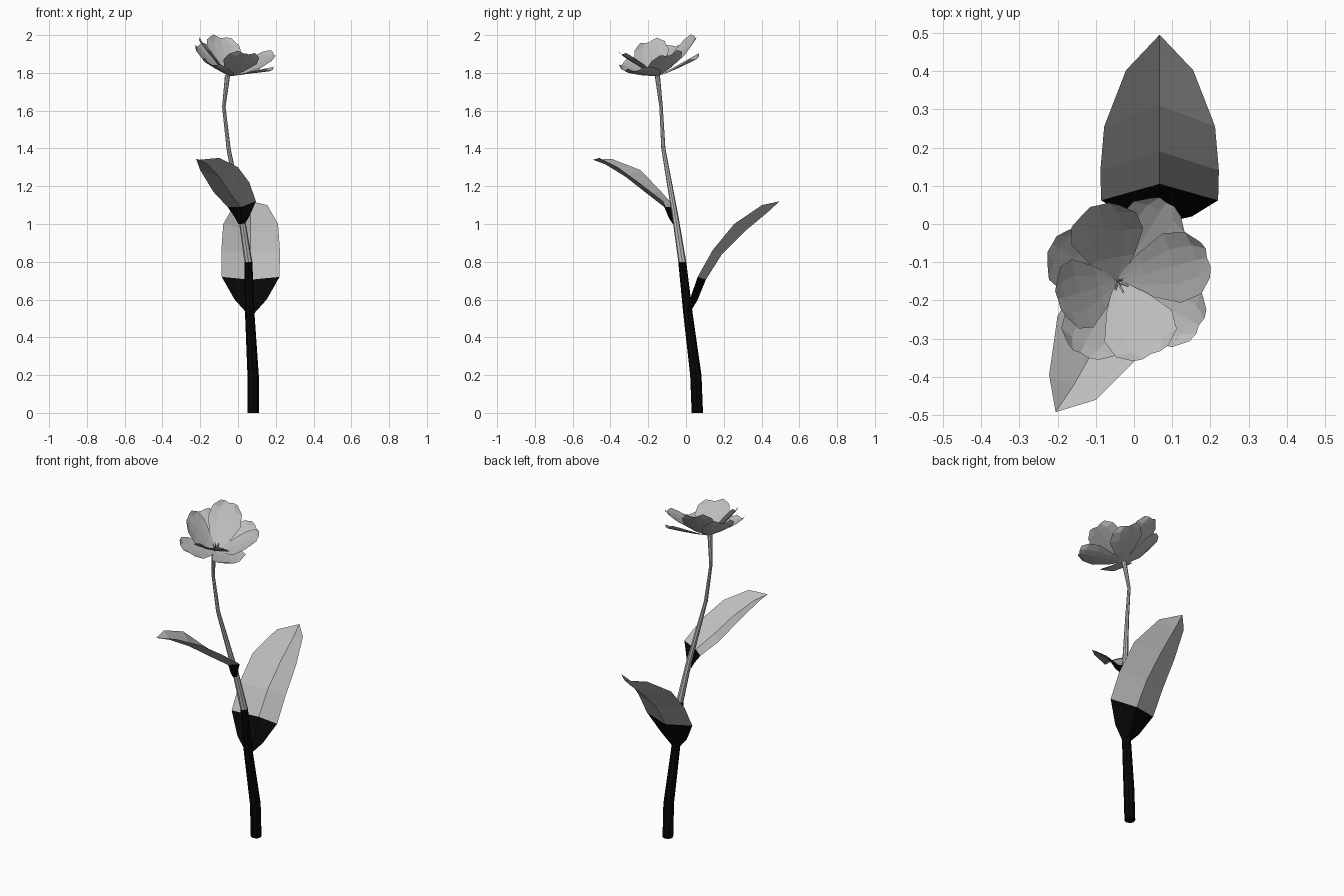
import bpy, bmesh, math
from mathutils import Vector

cube = bpy.data.objects.get("Cube")
if cube:
    bpy.data.objects.remove(cube)


def make_material(name, value):
    m = bpy.data.materials.new(name)
    m.use_nodes = True
    col = (value, value, value, 1)
    m.diffuse_color = col
    bsdf = m.node_tree.nodes["Principled BSDF"]
    bsdf.inputs["Base Color"].default_value = col
    return m


GREY = make_material("light grey", 0.5)
BLACK = make_material("black", 0.002)


def loft(name, rows, closed=False, black_rows=0):
    """Skin rows of points; the first black_rows bands are black."""
    bm = bmesh.new()
    grid = [[bm.verts.new(p) for p in row] for row in rows]
    n = len(rows[0])
    for i in range(len(rows) - 1):
        for j in range(n if closed else n - 1):
            k = (j + 1) % n
            a, b = grid[i], grid[i + 1]
            f = bm.faces.new((a[j], a[k], b[k], b[j]))
            f.material_index = 1 if i < black_rows else 0
    if closed:
        cap = bm.faces.new(grid[0])
        cap.material_index = 1 if black_rows else 0
        bm.faces.new(grid[-1])
    bmesh.ops.remove_doubles(bm, verts=bm.verts, dist=0.0005)
    bmesh.ops.recalc_face_normals(bm, faces=bm.faces)
    if not closed:
        bm.normal_update()
        if sum(f.normal.z * f.calc_area() for f in bm.faces) < 0:
            bmesh.ops.reverse_faces(bm, faces=bm.faces)
    mesh = bpy.data.meshes.new(name)
    bm.to_mesh(mesh)
    bm.free()
    mesh.materials.append(GREY)
    mesh.materials.append(BLACK)
    ob = bpy.data.objects.new(name, mesh)
    bpy.context.collection.objects.link(ob)
    return ob


def ring(x, y, z, r, sides=8):
    return [(x + r * math.cos(math.tau * i / sides),
             y + r * math.sin(math.tau * i / sides), z) for i in range(sides)]


# Stem, black in its lower part
stem_path = [(.08, .06, 0, .03), (.08, .052, .2, .03), (.062, .01, .53, .025),
             (.055, -.02, .8, .021), (.02, -.055, 1.03, .017),
             (-.05, -.12, 1.4, .011), (-.075, -.132, 1.62, .009),
             (-.055, -.152, 1.79, .014)]
loft("stem", [ring(*p) for p in stem_path], closed=True, black_rows=3)

# Back leaf, symmetric about its midrib: half width, edge y z, midrib y z
MID_X = .067
back = [(.022, .005, .53, .02, .53), (.085, .02, .6, .06, .595),
        (.153, .062, .72, .105, .705), (.155, .14, .86, .19, .84),
        (.145, .255, 1.0, .31, .96), (.088, .402, 1.1, .43, 1.06),
        (0, .495, 1.12, .495, 1.12)]
loft("back_leaf", [[(MID_X - w, ey, ez), (MID_X, my, mz), (MID_X + w, ey, ez)]
                   for w, ey, ez, my, mz in back], black_rows=2)

# Front leaf, twisted: left edge, midrib and right edge
left = [(.035, -.06, 1.0), (.06, -.09, 1.04), (.095, -.12, 1.12),
        (.06, -.25, 1.22), (0, -.36, 1.3), (-.1, -.46, 1.35)]
rib = [(.015, -.07, 1.0), (.015, -.09, 1.03), (.015, -.115, 1.09),
       (-.04, -.205, 1.16), (-.1, -.32, 1.25), (-.16, -.425, 1.315)]
right = [(.002, -.05, 1.0), (-.02, -.05, 1.04), (-.055, -.06, 1.09),
         (-.13, -.13, 1.17), (-.2, -.24, 1.285), (-.222, -.395, 1.345)]
tip = (-.205, -.492, 1.34)
loft("front_leaf", list(zip(right, rib, left)) + [(tip,) * 3], black_rows=2)

# Flower head, two layers of four petals on a leaning axis
CENTRE = Vector((-.045, -.15, 1.785))
AXIS = Vector((.25, -.25, 1)).normalized()
PROFILE = [(0, .008), (.3, .06), (.62, .098), (.86, .088), (1, .05)]


def petal(name, angle, length, rise, width=1.0):
    a = math.radians(angle)
    out = Vector((math.cos(a), math.sin(a), 0))
    side = AXIS.cross(out).normalized()
    rows = []
    for t, half in PROFILE:
        row = []
        for u in (-1, -.5, 0, .5, 1):
            s = t * (1 - .06 * u * u)
            if t == 1 and u == 0:
                s = .975
            row.append(CENTRE + out * length * s
                       + Vector((0, 0, rise * s ** 1.15))
                       + side * half * width * u
                       + AXIS * .02 * u * u * t)
        rows.append(row)
    loft(name, rows)


inner = [(103, .21, .205), (15, .25, .11), (-65, .215, .115), (197, .165, .18)]
outer = [(58, .25, .09), (150, .2, .16), (-28, .25, .025), (243, .215, .06)]
for i, p in enumerate(inner):
    petal(f"inner_petal_{i + 1}", *p)
for i, p in enumerate(outer):
    petal(f"outer_petal_{i + 1}", *p, width=.95)

# Short stamens in the middle of the flower
for i in range(5):
    a = math.tau * i / 5
    top = CENTRE + AXIS * .05 + Vector((math.cos(a), math.sin(a), 0)) * .018
    loft(f"stamen_{i + 1}", [ring(*CENTRE, .004, 4), ring(*top, .003, 4)],
         closed=True)
